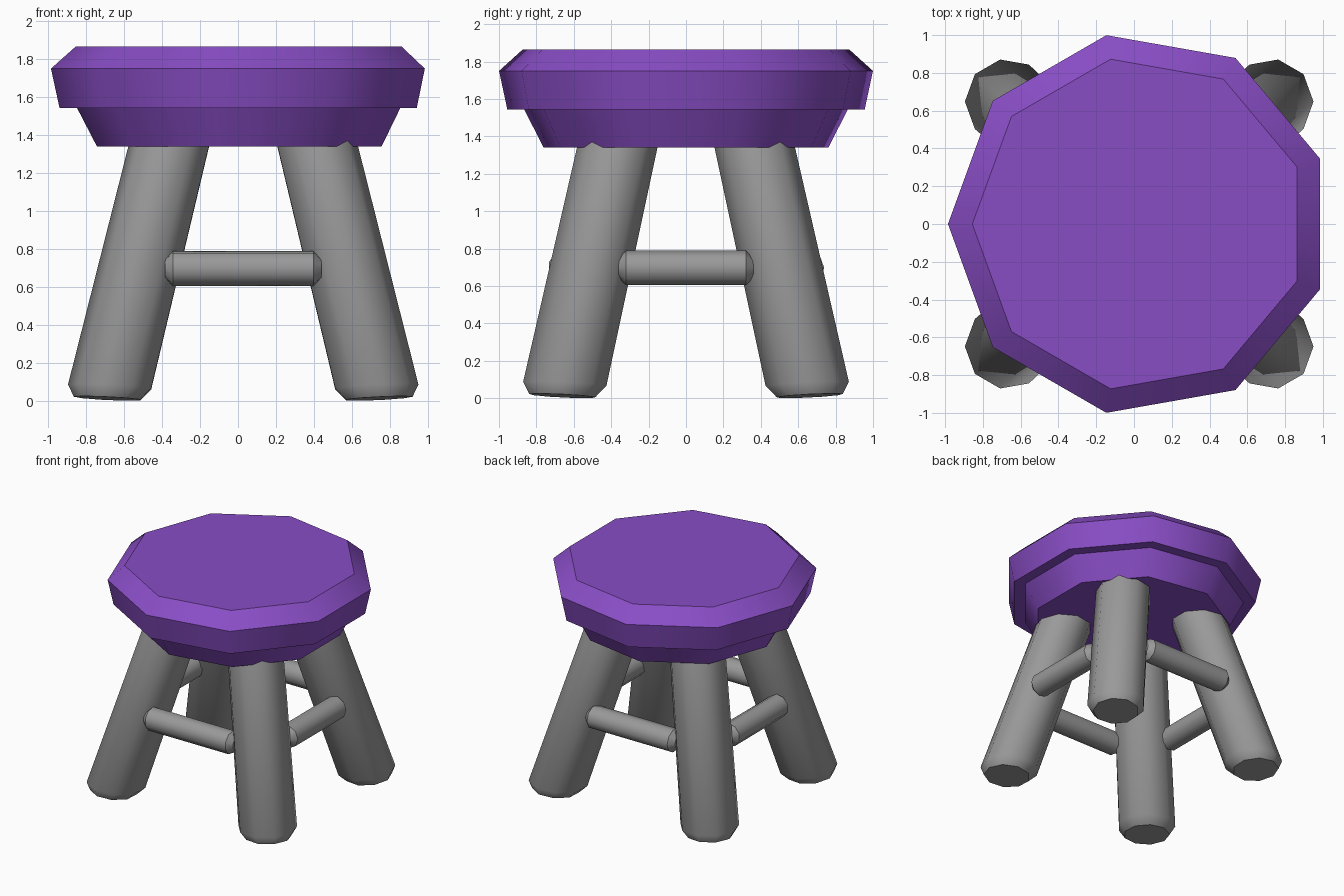
import bpy, bmesh, math
from mathutils import Vector

if "Cube" in bpy.data.objects:
    bpy.data.objects.remove(bpy.data.objects["Cube"])

SIDES = 9
CX = 0.0275  # symmetry line of the legs


def material(name, rgb):
    m = bpy.data.materials.new(name)
    m.diffuse_color = (*rgb, 1)
    m.use_nodes = True
    m.node_tree.nodes["Principled BSDF"].inputs["Base Color"].default_value = m.diffuse_color
    return m


purple = material("purple", (0.25, 0.075, 0.56))
grey = material("grey", (0.32, 0.32, 0.32))


def loft(name, rings, mat):
    """Skin a list of equal point rings and cap both ends."""
    bm = bmesh.new()
    loops = [[bm.verts.new(p) for p in ring] for ring in rings]
    for a, b in zip(loops, loops[1:]):
        for i in range(SIDES):
            j = (i + 1) % SIDES
            bm.faces.new((a[i], a[j], b[j], b[i]))
    bm.faces.new(loops[0])
    bm.faces.new(loops[-1])
    bmesh.ops.recalc_face_normals(bm, faces=bm.faces)
    me = bpy.data.meshes.new(name)
    bm.to_mesh(me)
    bm.free()
    me.materials.append(mat)
    ob = bpy.data.objects.new(name, me)
    bpy.context.collection.objects.link(ob)
    bpy.ops.object.select_all(action='DESELECT')
    ob.select_set(True)
    bpy.context.view_layer.objects.active = ob
    bpy.ops.object.shade_smooth_by_angle(angle=math.radians(42))


def circle(r, start=0.0):
    return [(r * math.cos(start + math.tau * i / SIDES),
             r * math.sin(start + math.tau * i / SIDES)) for i in range(SIDES)]


# Seat: nine-sided cushion with bevelled top and stepped base
profile = [(0.773, 1.34), (0.878, 1.543), (0.97, 1.543), (1.015, 1.75), (0.886, 1.865)]
loft("seat", [[(0.03 + x, y, z) for x, y in circle(r, math.pi)] for r, z in profile], purple)


# Splayed legs with bevelled feet, mirrored to the four corners
def leg(name, sx, sy):
    rings = []
    for r, z in ((0.18, 0.013), (0.226, 0.075), (0.215, 1.5)):
        ax, ay = 0.6955 - 0.2456 * (z - 0.08), 0.647 - 0.222 * (z - 0.08)
        rings.append([(CX + sx * (ax + x), sy * (ay + y), z + 0.05 * (x + y))
                      for x, y in circle(r)])
    loft(name, rings, grey)


for sx, side in ((-1, "left"), (1, "right")):
    for sy, end in ((-1, "front"), (1, "back")):
        leg(f"{end}_{side}_leg", sx, sy)


# Stretchers: bevelled rods laid against the outside of the legs
def stretcher(name, centre, axis, half):
    along = Vector(axis)
    across = Vector((along.y, along.x, 0))
    stations = [(-half, 0.052), (0.042 - half, 0.094), (half - 0.042, 0.094), (half, 0.052)]
    loft(name, [[Vector(centre) + along * t + across * u + Vector((0, 0, v))
                 for u, v in circle(r)] for t, r in stations], grey)


for s, end, side in ((-1, "front", "left"), (1, "back", "right")):
    stretcher(f"{end}_stretcher", (CX, s * 0.645, 0.697), (1, 0, 0), 0.4125)
    stretcher(f"{side}_stretcher", (CX + s * 0.655, 0, 0.697), (0, 1, 0), 0.362)
